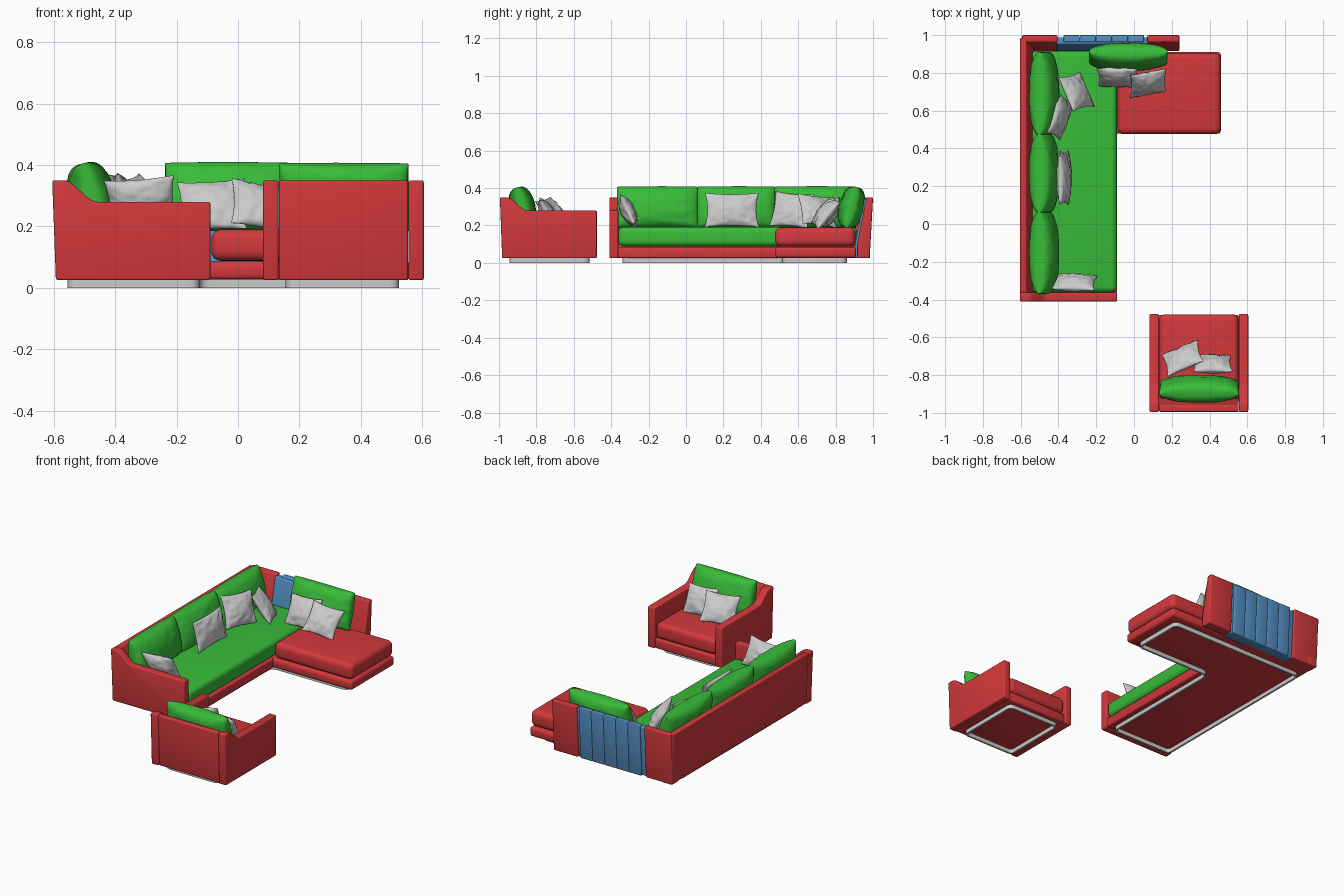
import bpy, bmesh
from math import pi, sin, cos, radians
from mathutils import Vector, noise

if "Cube" in bpy.data.objects:
    bpy.data.objects.remove(bpy.data.objects["Cube"])


def material(name, rgb):
    m = bpy.data.materials.new(name)
    m.diffuse_color = (*rgb, 1)
    m.use_nodes = True
    m.node_tree.nodes["Principled BSDF"].inputs["Base Color"].default_value = m.diffuse_color
    return m


RED = material("red_fabric", (0.65, 0.04, 0.045))
GREEN = material("green_fabric", (0.04, 0.5, 0.04))
BLUE = material("blue_fabric", (0.09, 0.28, 0.55))


def finish(name, bm, mat=None, angle=40):
    bmesh.ops.recalc_face_normals(bm, faces=bm.faces)
    me = bpy.data.meshes.new(name)
    bm.to_mesh(me)
    bm.free()
    ob = bpy.data.objects.new(name, me)
    bpy.context.collection.objects.link(ob)
    if mat:
        me.materials.append(mat)
    bpy.ops.object.select_all(action='DESELECT')
    ob.select_set(True)
    bpy.context.view_layer.objects.active = ob
    bpy.ops.object.shade_smooth_by_angle(angle=radians(angle))
    return ob


def prism(name, pts, axis, a, b, mat, bevel=0.007, segs=3):
    """Side profile (p, z) extruded along x or y, with softened edges."""
    bm = bmesh.new()
    place = (lambda p, z, t: (t, p, z)) if axis == 'x' else (lambda p, z, t: (p, t, z))
    lo = [bm.verts.new(place(p, z, a)) for p, z in pts]
    hi = [bm.verts.new(place(p, z, b)) for p, z in pts]
    n = len(pts)
    bm.faces.new(lo)
    bm.faces.new(hi)
    for i in range(n):
        bm.faces.new((lo[i], lo[(i + 1) % n], hi[(i + 1) % n], hi[i]))
    bmesh.ops.recalc_face_normals(bm, faces=bm.faces)
    sharp = [e for e in bm.edges if e.calc_face_angle(0) > 0.6]
    bmesh.ops.bevel(bm, geom=sharp, offset=bevel, segments=segs, profile=0.5, affect='EDGES')
    return finish(name, bm, mat)


def box(name, x, y, z, mat, bevel=0.01, segs=3):
    return prism(name, [(y[0], z[0]), (y[1], z[0]), (y[1], z[1]), (y[0], z[1])],
                 'x', x[0], x[1], mat, bevel, segs)


def pillow(name, loc, size, yaw, tilt, roll=0, mat=None, pinch=0.1, power=0.5, crease=0.006):
    """Stuffed cushion: two puffed grids welded at the rim, facing -y before turning."""
    n, bm, (w, h, t) = 26, bmesh.new(), size
    seed = Vector(loc) * 9
    for side in (-1, 1):
        rows = []
        for j in range(n + 1):
            row = []
            for i in range(n + 1):
                u, v = -cos(pi * i / n), -cos(pi * j / n)
                puff = max(0, (1 - u * u) * (1 - v * v)) ** power
                wrinkle = noise.noise(Vector((u * 2.5, v * 2.5, side)) + seed)
                fold = crease * (1 - 2 * abs(wrinkle)) * min(1, 2 * puff)
                row.append(bm.verts.new((w / 2 * u * (1 - pinch * (1 - v * v)),
                                         side * (t / 2 * puff + fold - crease * min(1, 2 * puff)),
                                         h / 2 * v * (1 - pinch * (1 - u * u)))))
            rows.append(row)
        for j in range(n):
            for i in range(n):
                bm.faces.new((rows[j][i], rows[j][i + 1], rows[j + 1][i + 1], rows[j + 1][i]))
    bmesh.ops.remove_doubles(bm, verts=bm.verts, dist=1e-5)
    ob = finish(name, bm, mat, 70)
    ob.location = loc
    ob.rotation_mode = 'YXZ'
    ob.rotation_euler = (radians(tilt), radians(roll), radians(yaw))
    return ob


def plinth(name, corners, r=0.035, wall=0.012, height=0.03):
    """Hollow foot frame following a rounded outline."""
    pts, n = [], len(corners)
    for i in range(n):
        c = Vector(corners[i])
        p = c + (Vector(corners[i - 1]) - c).normalized() * r
        q = c + (Vector(corners[(i + 1) % n]) - c).normalized() * r
        for k in range(7):
            s = k / 6
            pts.append(p * (1 - s) ** 2 + c * 2 * s * (1 - s) + q * s * s)
    bm, m, rings = bmesh.new(), len(pts), []
    inner = []
    for i in range(m):
        d = (pts[(i + 1) % m] - pts[i - 1]).normalized()
        inner.append(pts[i] + Vector((-d.y, d.x)) * wall)
    for loop, z in ((pts, 0), (pts, height), (inner, height), (inner, 0)):
        rings.append([bm.verts.new((p.x, p.y, z)) for p in loop])
    for k in range(4):
        a, b = rings[k], rings[(k + 1) % 4]
        for i in range(m):
            bm.faces.new((a[i], a[(i + 1) % m], b[(i + 1) % m], b[i]))
    return finish(name, bm)


def back_profile(edge, d, top=0.35):
    """Leaning backrest; edge is the outer face, d points towards the seat."""
    return [(edge + d * s, z) for s, z in
            ((0.018, 0.025), (0, top), (0.036, top), (0.085, 0.1), (0.085, 0.025))]


def arm_profile(edge, length):
    """Arm side: high at the back, sweeping down to a level top."""
    sweep = [(0.035 + 0.115 * k / 10, 0.315 + 0.035 * cos(pi * k / 10)) for k in range(11)]
    return [(edge + s, z) for s, z in
            [(0.012, 0.025), (0, 0.35)] + sweep + [(length, 0.28), (length, 0.025)]]


# Sofa frame
prism("sofa_long_back", back_profile(-0.605, 1), 'y', -0.365, 0.985, RED)
prism("sofa_arm", arm_profile(-0.605, 0.515), 'y', -0.41, -0.362, RED)
prism("sofa_corner_back", back_profile(1.0, -1), 'x', -0.592, -0.405, RED)
prism("sofa_end_back", back_profile(1.0, -1), 'x', 0.07, 0.24, RED)
box("sofa_base", (-0.56, -0.09), (-0.365, 0.93), (0.025, 0.086), RED)
box("chaise_base", (-0.12, 0.46), (0.478, 0.91), (0.027, 0.086), RED, 0.016)

# Blue back section made of vertical folds
prism("blue_back_core", back_profile(0.988, -1, 0.34), 'x', -0.41, 0.075, BLUE)
for i in range(5):
    x = -0.372 + 0.085 * i
    prism(f"blue_back_fold_{i + 1}", back_profile(1.0, -1, 0.347), 'x', x, x + 0.0845, BLUE, 0.005)

# Sofa seats
box("sofa_seat", (-0.56, -0.09), (-0.362, 0.915), (0.088, 0.192), GREEN, 0.03, 5)
box("chaise_seat", (-0.087, 0.46), (0.476, 0.905), (0.088, 0.19), RED, 0.032, 5)

# Armchair
for name, x in (("left", 0.082), ("right", 0.555)):
    prism(f"chair_{name}_arm", arm_profile(-0.995, 0.518), 'x', x, x + 0.05, RED)
prism("chair_back", back_profile(-0.995, 1), 'x', 0.133, 0.554, RED)
box("chair_base", (0.13, 0.557), (-0.94, -0.482), (0.025, 0.086), RED)
box("chair_seat", (0.134, 0.553), (-0.93, -0.478), (0.088, 0.19), RED, 0.03, 5)

# Hollow grey plinths
plinth("sofa_plinth", [(-0.555, -0.34), (-0.125, -0.34), (-0.125, 0.515),
                       (0.40, 0.515), (0.40, 0.86), (-0.555, 0.86)])
plinth("chair_plinth", [(0.155, -0.945), (0.525, -0.945), (0.525, -0.515), (0.155, -0.515)])

# Green back cushions
for i, (y, w) in enumerate(((-0.152, 0.435), (0.268, 0.42), (0.69, 0.44))):
    pillow(f"sofa_back_cushion_{i + 1}", (-0.476, y, 0.297), (w, 0.225, 0.155), 90, -14,
           0, GREEN, 0.0, 0.33, 0.004)
pillow("chaise_back_cushion", (-0.03, 0.885, 0.297), (0.415, 0.225, 0.14), 0, -14, 0,
       GREEN, 0.0, 0.33, 0.004)
pillow("chair_back_cushion", (0.345, -0.873, 0.295), (0.42, 0.225, 0.14), 180, -14, 0,
       GREEN, 0.0, 0.33, 0.004)

# Grey scatter pillows: location, size, yaw, tilt, roll
scatter = [
    ((-0.315, -0.31, 0.277), (0.23, 0.18, 0.085), 180, -25, 5),
    ((-0.37, 0.245, 0.283), (0.29, 0.19, 0.08), 90, -14, 0),
    ((-0.39, 0.565, 0.283), (0.22, 0.20, 0.08), 72, -22, 4),
    ((-0.305, 0.70, 0.28), (0.20, 0.20, 0.08), 118, -35, 8),
    ((-0.085, 0.775, 0.268), (0.22, 0.19, 0.08), -3, -30, -4),
    ((0.075, 0.745, 0.268), (0.20, 0.19, 0.08), 18, -38, 12),
    ((0.258, -0.71, 0.268), (0.21, 0.19, 0.08), 208, -38, 8),
    ((0.415, -0.74, 0.265), (0.21, 0.18, 0.08), 178, -28, -4),
]
for i, (loc, size, yaw, tilt, roll) in enumerate(scatter):
    pillow(f"scatter_pillow_{i + 1}", loc, size, yaw, tilt, roll)
